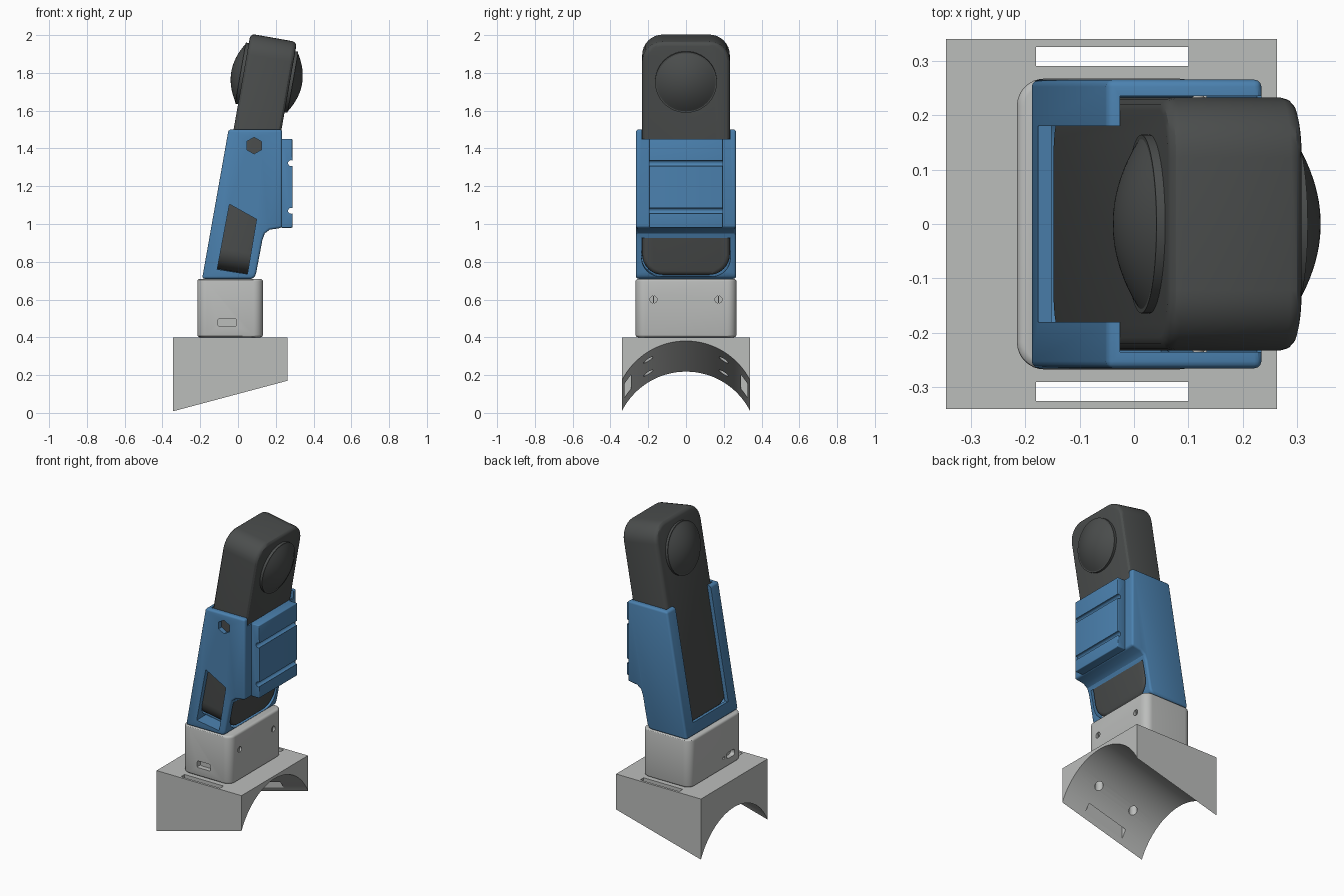
import bpy, bmesh
from math import sin, cos, pi, radians
from mathutils import Matrix, Vector

if "Cube" in bpy.data.objects:
    bpy.data.objects.remove(bpy.data.objects["Cube"])


def material(name, rgb):
    m = bpy.data.materials.new(name)
    m.use_nodes = True
    m.diffuse_color = (*rgb, 1)
    m.node_tree.nodes["Principled BSDF"].inputs["Base Color"].default_value = (*rgb, 1)
    return m


GREY = material("light grey", (0.50, 0.51, 0.50))
BLUE = material("steel blue", (0.07, 0.22, 0.43))
DARK = material("charcoal", (0.07, 0.075, 0.074))

# Leaning frame shared by the body, its lenses and the holder cavity
LEAN = Matrix.Translation((0.08, 0, 1.367)) @ Matrix.Rotation(radians(10), 4, "Y")


def make(name, bm, mat=None):
    bmesh.ops.recalc_face_normals(bm, faces=bm.faces)
    mesh = bpy.data.meshes.new(name)
    bm.to_mesh(mesh)
    bm.free()
    ob = bpy.data.objects.new(name, mesh)
    bpy.context.collection.objects.link(ob)
    if mat:
        mesh.materials.append(mat)
    else:
        ob.hide_render = True
    return ob


def prism(name, pts, place, lo, hi, mat=None):
    """Sweep a 2D outline from lo to hi; place(p, q, t) gives the 3D point."""
    bm = bmesh.new()
    a, b = [[bm.verts.new(place(p, q, t)) for p, q in pts] for t in (lo, hi)]
    bm.faces.new(a)
    bm.faces.new(b)
    for i in range(len(pts)):
        j = (i + 1) % len(pts)
        bm.faces.new((a[i], a[j], b[j], b[i]))
    return make(name, bm, mat)


def along_x(y, z, x): return (x, y, z)
def along_y(x, z, y): return (x, y, z)
def along_z(x, y, z): return (x, y, z)
def leaning(y, w, u): return LEAN @ Vector((u, y, w))


def rect(x0, x1, y0, y1):
    return [(x0, y0), (x1, y0), (x1, y1), (x0, y1)]


def rounded(x0, x1, y0, y1, r, n=8):
    corners = [(x1 - r, y1 - r), (x0 + r, y1 - r), (x0 + r, y0 + r), (x1 - r, y0 + r)]
    return [(cx + r * cos(a), cy + r * sin(a))
            for k, (cx, cy) in enumerate(corners)
            for a in (pi / 2 * (k + i / n) for i in range(n + 1))]


def circle(x, y, r, n=20, start=0.0):
    return [(x + r * cos(start + 2 * pi * i / n), y + r * sin(start + 2 * pi * i / n))
            for i in range(n)]


def apply(ob, mod):
    bpy.context.view_layer.objects.active = ob
    bpy.ops.object.modifier_apply(modifier=mod.name)


def bevel(ob, width, angle=40):
    m = ob.modifiers.new("bevel", "BEVEL")
    m.width, m.segments, m.angle_limit = width, 3, radians(angle)
    apply(ob, m)


def cut(ob, *cutters):
    for c in cutters:
        m = ob.modifiers.new("cut", "BOOLEAN")
        m.operation, m.solver, m.object = "DIFFERENCE", "EXACT", c
        apply(ob, m)
        bpy.data.objects.remove(c)


def smooth(ob):
    bpy.ops.object.select_all(action="DESELECT")
    ob.select_set(True)
    bpy.context.view_layer.objects.active = ob
    bpy.ops.object.shade_smooth_by_angle(angle=radians(30))


# Saddle base: block with a sloping arch underneath
R, HALF = 0.38, 0.34
ys = [HALF * sin(pi / 2 * (i / 20 - 1)) for i in range(41)]
arch = [(y, (R * R - y * y) ** 0.5) for y in ys]


def sheared(y, z, x):
    return (x, y, z if z > 0.39 else z + 0.267 * (x - 0.26))


base = prism("saddle_base", arch + [(HALF, 0.4), (-HALF, 0.4)], sheared, -0.345, 0.263, GREY)
for s in (-1, 1):
    y0, y1 = sorted((s * 0.29, s * 0.325))
    cut(base, prism("strap_cutter", rect(-0.18, 0.1, y0, y1), along_z, -0.5, 0.6))
    for x in (-0.16, 0.10):
        cut(base, prism("hole_cutter", circle(x, s * 0.2, 0.025), along_z, -0.5, 0.385))
smooth(base)

# Socket box with ports and screw holes
box = prism("socket_box", rounded(-0.215, 0.132, -0.267, 0.267, 0.05), along_z, 0.4, 0.71, GREY)
bevel(box, 0.014)
cut(box,
    prism("front_port", rounded(-0.105, -0.01, 0.457, 0.5, 0.008, 3), along_y, -0.3, -0.235),
    prism("back_port", rounded(-0.19, -0.11, 0.45, 0.49, 0.015, 4), along_x, -0.3, -0.185),
    prism("reset_hole", circle(-0.08, 0.47, 0.009, 12), along_x, -0.3, -0.185),
    prism("screw_hole_a", circle(-0.172, 0.6, 0.019), along_x, 0.09, 0.3),
    prism("screw_hole_b", circle(0.172, 0.6, 0.019), along_x, 0.09, 0.3))
smooth(box)
for s in (-1, 1):
    prism("screw_blade", rect(s * 0.172 - 0.003, s * 0.172 + 0.003, 0.58, 0.62),
          along_x, 0.085, 0.128, GREY)

# Holder: side outline swept across, then hollowed for the body
outline = [(-0.19, 0.71), (0.07, 0.71), (0.088, 0.718), (0.096, 0.74), (0.129, 0.915),
           (0.142, 0.95), (0.168, 0.97), (0.234, 0.98), (0.234, 1.5), (-0.05, 1.5)]
holder = prism("holder", outline, along_y, -0.265, 0.265, BLUE)
bevel(holder, 0.013)
window = [(-0.045, 1.105), (0.098, 1.025), (0.05, 0.735), (-0.11, 0.76)]
cut(holder,
    prism("cavity", rounded(-0.235, 0.235, -0.634, 0.9, 0.1), leaning, -0.127, 0.129),
    prism("back_opening", rect(-0.18, 0.18, -0.615, 0.9), leaning, -0.3, 0),
    prism("front_notch", rect(-0.235, 0.235, 1.45, 1.6), along_x, 0.05, 0.4),
    prism("side_window", window, along_y, -0.3, -0.17),
    prism("hex_recess", circle(0.085, 1.415, 0.044, 6, pi / 6), along_y, -0.3, -0.2))
smooth(holder)

# Mounting rail with two cross grooves
rail = prism("mounting_rail", rect(0.228, 0.288, 0.98, 1.45), along_y, -0.195, 0.195, BLUE)
bevel(rail, 0.005)
for z in (1.07, 1.322):
    cut(rail, prism("groove", circle(0.281, z, 0.016, 16), along_y, -0.3, 0.3))
smooth(rail)

# Camera body
body = prism("camera_body", rounded(-0.232, 0.232, -0.628, 0.628, 0.11), leaning, -0.125, 0.125, DARK)
bevel(body, 0.024)
smooth(body)

# Domed lenses on both faces
for side, name in ((1, "front_lens"), (-1, "back_lens")):
    bm = bmesh.new()
    prof = [(0.164, -0.01), (0.164, 0.016)]
    prof += [(0.156 * (1 - i / 10), 0.016 + 0.049 * (1 - (1 - i / 10) ** 2)) for i in range(11)]
    vs = [bm.verts.new((side * (0.125 + h), 0, r)) for r, h in prof]
    es = [bm.edges.new(p) for p in zip(vs, vs[1:])]
    bmesh.ops.spin(bm, geom=vs + es, axis=(1, 0, 0), cent=(0, 0, 0),
                   angle=2 * pi, steps=48, use_duplicate=False)
    bmesh.ops.remove_doubles(bm, verts=bm.verts, dist=0.0005)
    bmesh.ops.holes_fill(bm, edges=bm.edges, sides=60)
    bm.transform(LEAN @ Matrix.Translation((0, 0, 0.414)))
    smooth(make(name, bm, DARK))
